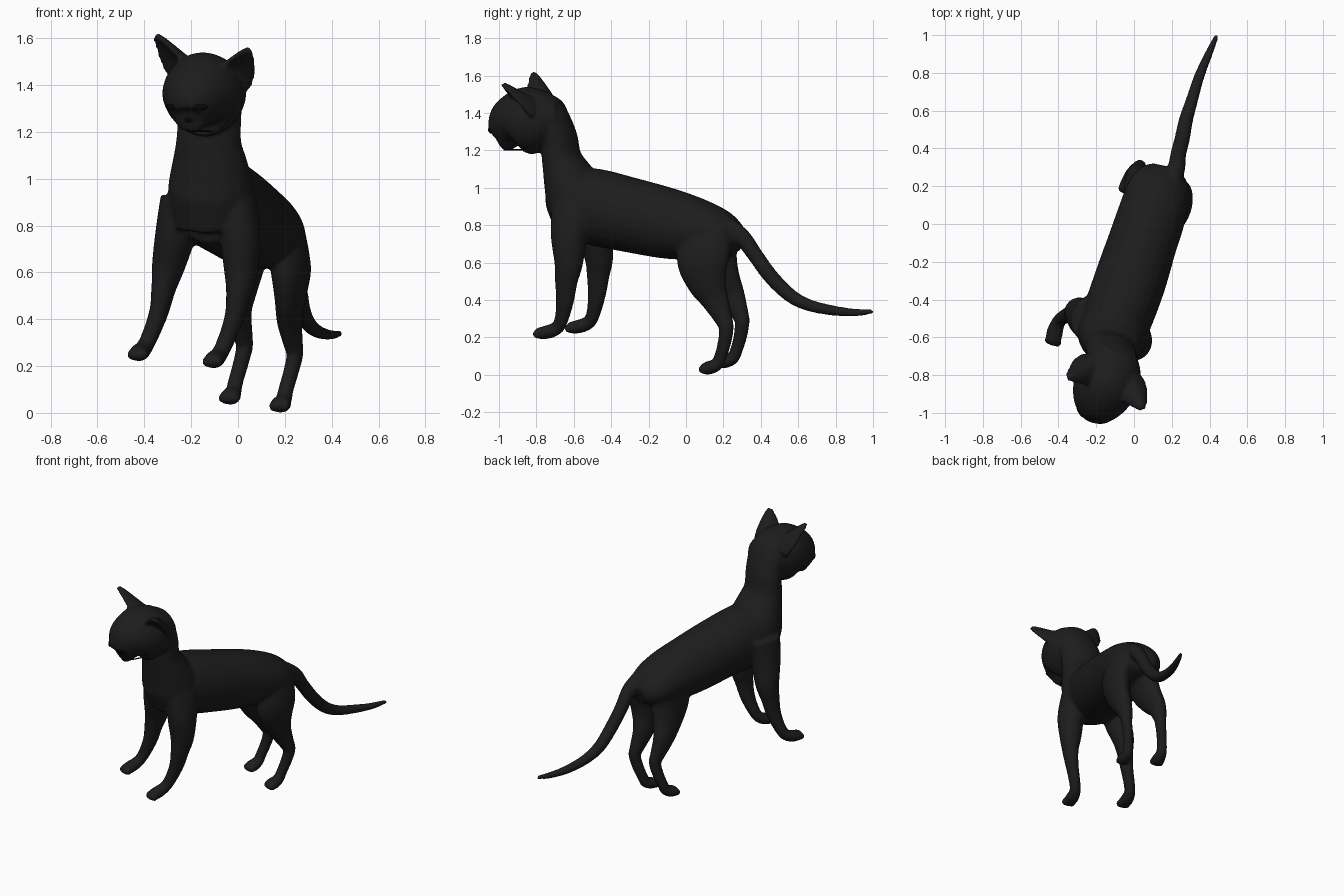
import bpy, bmesh, math
from mathutils import Vector, Matrix

if "Cube" in bpy.data.objects:
    bpy.data.objects.remove(bpy.data.objects["Cube"])

BODY_SIDE = Vector((0.957, -0.29, 0))   # across the body
HEAD_SIDE = Vector((0.92, -0.39, 0))    # across the turned head
HEAD_FWD = Vector((-0.39, -0.92, 0))    # where the face looks
HEAD = Vector((-0.13, -0.80, 0))
STEPS, SIDES = 5, 24


def material(name, value):
    m = bpy.data.materials.new(name)
    m.diffuse_color = (value, value, value, 1)
    m.use_nodes = True
    m.node_tree.nodes["Principled BSDF"].inputs["Base Color"].default_value = m.diffuse_color
    return m


def catmull(p, i, t):
    a, b, c, d = (p[max(0, min(len(p) - 1, i + k))] for k in (-1, 0, 1, 2))
    return [0.5 * (2 * q + (r - o) * t + (2 * o - 5 * q + 4 * r - s) * t * t
                   + (3 * q - o - 3 * r + s) * t ** 3) for o, q, r, s in zip(a, b, c, d)]


def tube(bm, pts, side, curl=0.0):
    """Smooth loft through (x, y, z, half width, half depth) sections."""
    path = [catmull(pts, i, k / STEPS) for i in range(len(pts) - 1) for k in range(STEPS)]
    path.append(list(pts[-1]))
    rings = []
    for i, (x, y, z, a, b) in enumerate(path):
        t = Vector(path[min(i + 1, len(path) - 1)][:3]) - Vector(path[max(i - 1, 0)][:3])
        t.normalize()
        u = (side - t * side.dot(t)).normalized()
        v = t.cross(u)
        ring = []
        for k in range(SIDES):
            c, s = math.cos(math.tau * k / SIDES), math.sin(math.tau * k / SIDES)
            ring.append(bm.verts.new(Vector((x, y, z)) + u * a * c
                                     + v * (b * s - curl * a * (c * c - 0.5))))
        rings.append(ring)
    for r, q in zip(rings, rings[1:]):
        for k in range(SIDES):
            n = (k + 1) % SIDES
            bm.faces.new((r[k], r[n], q[n], q[k]))
    bm.faces.new(rings[0])
    bm.faces.new(rings[-1])


def stepped(path, top, d0, d1):
    """Opposite leg: shift the path, swinging further towards the paw."""
    out = []
    for x, y, z, a, b in path:
        s = max(0, min(1, (top - z) / 0.4))
        d = Vector(d0).lerp(Vector(d1), s)
        out.append((x + d.x, y + d.y, z + d.z, a, b))
    return out


def leg(bm, path):
    tube(bm, path, BODY_SIDE)
    tip = Vector(path[-1][:3])
    for k in (-1, 0, 1):                # toes
        at = tip + BODY_SIDE * 0.024 * k + Vector((0, 0.004 * abs(k), -0.004))
        bmesh.ops.create_uvsphere(bm, u_segments=12, v_segments=8, radius=0.024,
                                  matrix=Matrix.Translation(at))


bm = bmesh.new()

# Torso
tube(bm, [(-.15, -.70, .90, .10, .13), (-.125, -.62, .92, .16, .18), (-.09, -.50, .90, .185, .205),
          (-.02, -.30, .855, .19, .20), (.045, -.10, .81, .183, .19), (.095, .05, .78, .18, .168),
          (.13, .18, .75, .165, .135), (.155, .26, .725, .125, .09), (.165, .29, .715, .08, .06)], BODY_SIDE)

# Neck
tube(bm, [(-.11, -.55, .80, .17, .15), (-.115, -.585, .95, .185, .17), (-.12, -.63, 1.06, .165, .135),
          (-.125, -.665, 1.16, .142, .104), (-.12, -.68, 1.27, .138, .095),
          (-.11, -.725, 1.38, .13, .092), (-.11, -.765, 1.46, .10, .07)], BODY_SIDE)

# Head, from the back of the skull to the muzzle: (forward, height, half width, half height)
tube(bm, [(*(HEAD + HEAD_FWD * f)[:2], z, w, h) for f, z, w, h in
          [(-.15, 1.40, .09, .08), (-.08, 1.38, .145, .14), (0, 1.365, .168, .175),
           (.07, 1.355, .17, .18), (.13, 1.335, .152, .157), (.167, 1.30, .12, .122),
           (.192, 1.255, .08, .075), (.205, 1.245, .052, .05)]], HEAD_SIDE)

# Ears, cupped and turned slightly outwards
for sgn, base, tip in ((-1, (-.215, -.755, 1.44), (-.35, -.815, 1.61)),
                       (1, (-.035, -.835, 1.42), (.045, -.98, 1.55))):
    base, tip = Vector(base), Vector(tip)
    tube(bm, [(*base.lerp(tip, t), w, d) for t, w, d in
              [(0, .095, .04), (.35, .085, .028), (.7, .055, .02), (.9, .034, .016), (1.02, .016, .012)]],
         HEAD_SIDE - sgn * 0.5 * HEAD_FWD, curl=0.5)

# Front legs
front = [(-.005, -.60, .92, .08, .12), (.01, -.625, .75, .085, .10), (.012, -.627, .60, .071, .078),
         (.002, -.64, .50, .052, .062), (-.018, -.647, .40, .041, .05), (-.055, -.665, .30, .037, .038),
         (-.08, -.69, .25, .037, .036), (-.10, -.745, .228, .044, .037), (-.108, -.795, .222, .04, .03)]
leg(bm, front)
leg(bm, stepped(front, .95, (-.235, .10, .0), (-.32, .17, .03)))

# Hind legs
hind = [(.20, .12, .78, .08, .14), (.225, .09, .62, .08, .145), (.225, .11, .50, .065, .112),
        (.22, .155, .40, .053, .076), (.235, .20, .30, .042, .05), (.243, .215, .25, .036, .041),
        (.225, .205, .17, .033, .037), (.205, .185, .10, .033, .034), (.195, .165, .055, .036, .034),
        (.183, .12, .037, .045, .037), (.176, .092, .033, .04, .03)]
leg(bm, hind)
leg(bm, stepped(hind, .83, (-.17, .0, .02), (-.215, .085, .034)))

# Tail
tube(bm, [(x, y, z, r, r) for x, y, z, r in
          [(.20, .22, .79, .055), (.225, .30, .735, .047), (.235, .37, .64, .042), (.255, .45, .53, .041),
           (.275, .55, .43, .038), (.305, .65, .375, .033), (.345, .78, .345, .028),
           (.395, .90, .333, .022), (.44, 1.0, .338, .013)]], BODY_SIDE)

# Blend everything into one skin
bmesh.ops.recalc_face_normals(bm, faces=bm.faces)
mesh = bpy.data.meshes.new("cat_body")
bm.to_mesh(mesh)
bm.free()
body = bpy.data.objects.new("cat_body", mesh)
bpy.context.collection.objects.link(body)
mesh.materials.append(material("black_coat", 0.012))
remesh = body.modifiers.new("Blend", 'REMESH')
remesh.mode = 'VOXEL'
remesh.voxel_size = 0.01
remesh.use_smooth_shade = True
smooth = body.modifiers.new("Soften", 'SMOOTH')
smooth.factor = 0.5
smooth.iterations = 8

# Face details, placed on the finished surface
bpy.context.view_layer.update()
skin = body.evaluated_get(bpy.context.evaluated_depsgraph_get())
dark = material("dark_detail", 0.003)


def on_face(side, z):
    start = HEAD + HEAD_FWD * 0.5 + HEAD_SIDE * side + Vector((0, 0, z))
    ok, hit, normal, _ = skin.ray_cast(start, -HEAD_FWD)
    return (hit, normal) if ok else (start - HEAD_FWD * 0.32, HEAD_FWD.copy())


def bead(name, side, z, size):
    hit, n = on_face(side, z)
    b = bmesh.new()
    bmesh.ops.create_uvsphere(b, u_segments=20, v_segments=12, radius=1)
    me = bpy.data.meshes.new(name)
    b.to_mesh(me)
    b.free()
    me.shade_smooth()
    me.materials.append(dark)
    ob = bpy.data.objects.new(name, me)
    bpy.context.collection.objects.link(ob)
    ob.matrix_world = (Matrix.Translation(hit) @ n.to_track_quat('Z', 'Y').to_matrix().to_4x4()
                       @ Matrix.Diagonal((*size, 1)))


bead("eye_right", -0.07, 1.305, (.034, .015, .006))
bead("eye_left", 0.07, 1.305, (.034, .015, .006))
bead("nose", 0, 1.25, (.018, .011, .007))

curve = bpy.data.curves.new("mouth", 'CURVE')
curve.dimensions = '3D'
curve.bevel_depth = 0.004
line = curve.splines.new('POLY')
line.points.add(8)
for i, p in enumerate(line.points):
    s = (i - 4) / 4
    p.co = (*on_face(0.055 * s, 1.205 - 0.008 * s * s)[0], 1)
curve.materials.append(dark)
bpy.context.collection.objects.link(bpy.data.objects.new("mouth", curve))
